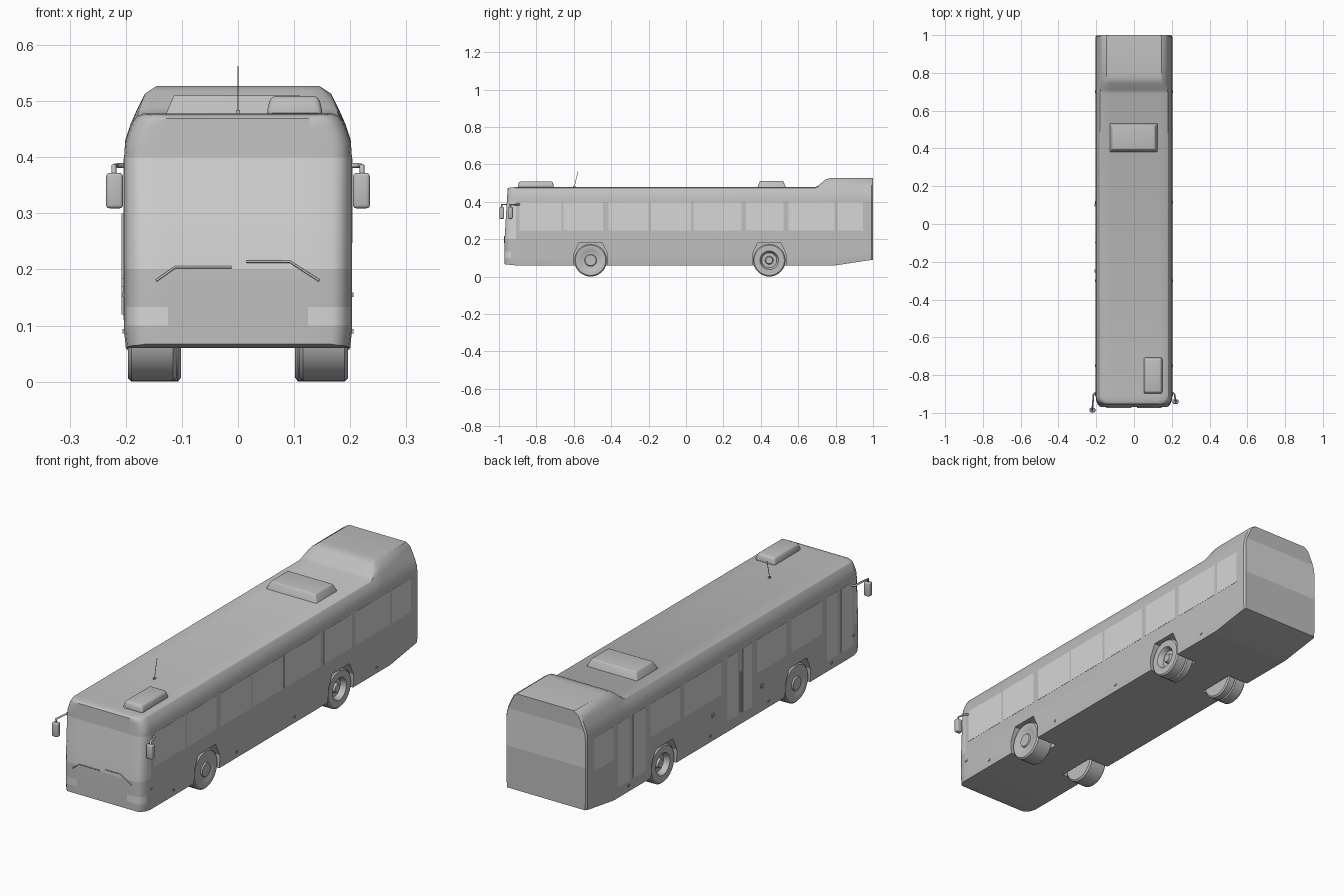
import bpy, bmesh, math
from mathutils import Vector, Matrix

cube = bpy.data.objects.get("Cube")
if cube:
    bpy.data.objects.remove(cube, do_unlink=True)


def material(name, value):
    m = bpy.data.materials.new(name)
    m.use_nodes = True
    colour = (value, value, value, 1)
    m.diffuse_color = colour
    m.node_tree.nodes["Principled BSDF"].inputs["Base Color"].default_value = colour
    return m


BODY = material("body_grey", 0.52)
GLASS = material("pale_glass", 0.68)


def finish(name, bm, mats, smooth=True):
    bmesh.ops.recalc_face_normals(bm, faces=bm.faces)
    mesh = bpy.data.meshes.new(name)
    bm.to_mesh(mesh)
    bm.free()
    for m in mats:
        mesh.materials.append(m)
    ob = bpy.data.objects.new(name, mesh)
    bpy.context.collection.objects.link(ob)
    activate(ob)
    if smooth:
        bpy.ops.object.shade_smooth_by_angle(angle=math.radians(32))
    return ob


def activate(ob):
    bpy.ops.object.select_all(action='DESELECT')
    ob.select_set(True)
    bpy.context.view_layer.objects.active = ob


def add_box(bm, lo, hi, taper=0.0, bevel=0.0):
    """Box between two corners, its top drawn in by taper."""
    lo, hi = Vector(lo), Vector(hi)
    mid, size = (lo + hi) / 2, hi - lo
    verts = bmesh.ops.create_cube(bm, size=1)["verts"]
    for v in verts:
        top = v.co.z > 0
        v.co = Vector(a * b for a, b in zip(v.co, size)) + mid
        if top:
            v.co.x -= math.copysign(taper, v.co.x - mid.x)
            v.co.y -= math.copysign(taper, v.co.y - mid.y)
    if bevel:
        edges = list({e for v in verts for e in v.link_edges})
        bmesh.ops.bevel(bm, geom=edges, offset=bevel, segments=3, profile=0.5, affect='EDGES')


def box(name, lo, hi, mat=BODY, taper=0.0, bevel=0.0):
    bm = bmesh.new()
    add_box(bm, lo, hi, taper, bevel)
    return finish(name, bm, [mat])


def tube(name, points, radius):
    curve = bpy.data.curves.new(name, 'CURVE')
    curve.dimensions = '3D'
    curve.bevel_depth = radius
    curve.bevel_resolution = 2
    curve.use_fill_caps = True
    spline = curve.splines.new('POLY')
    spline.points.add(len(points) - 1)
    for p, co in zip(spline.points, points):
        p.co = (*co, 1)
    curve.materials.append(BODY)
    ob = bpy.data.objects.new(name, curve)
    bpy.context.collection.objects.link(ob)
    activate(ob)
    bpy.ops.object.convert(target='MESH')


# Body shell: half sections lofted along y, as (y, inset, roof pod amount, floor)
ROOF = [(0.203, 0.40), (0.201, 0.425), (0.195, 0.445), (0.187, 0.463), (0.18, 0.473), (0.168, 0.478)]
POD = [(0.203, 0.40), (0.201, 0.43), (0.192, 0.458), (0.18, 0.485), (0.166, 0.513), (0.145, 0.527)]
STATIONS = [(-0.97, 0.035, 0, 0.067), (-0.966, 0.022, 0, 0.065), (-0.955, 0.011, 0, 0.064),
            (-0.935, 0.003, 0, 0.062), (-0.91, 0, 0, 0.06), (0.69, 0, 0, 0.06),
            (0.71, 0, 0.2, 0.06), (0.745, 0, 0.82, 0.06), (0.77, 0, 1, 0.06),
            (0.8, 0, 1, 0.06), (0.992, 0, 1, 0.089), (1.0, 0.006, 1, 0.09)]
bm = bmesh.new()
rings = []
for y, inset, pod, floor in STATIONS:
    half = [(0.2, floor), (0.203, floor + 0.03)]
    half += [(a[0] + (b[0] - a[0]) * pod, a[1] + (b[1] - a[1]) * pod) for a, b in zip(ROOF, POD)]
    half = [(x - inset, z - (0.25 * inset if z > 0.44 else 0)) for x, z in half]
    ring = half + [(-x, z) for x, z in reversed(half)]
    rings.append([bm.verts.new((x, y, z)) for x, z in ring])
for a, b in zip(rings, rings[1:]):
    for i in range(len(a)):
        j = (i + 1) % len(a)
        bm.faces.new((a[i], a[j], b[j], b[i]))
bm.faces.new(rings[0])
bm.faces.new(rings[-1])

# Cut the lines that bound windscreen, headlights and rear window
cuts = [((0, 0, z), (0, 0, 1)) for z in (0.10, 0.133, 0.2, 0.28, 0.4, 0.45)]
cuts += [((x, 0, 0), (1, 0, 0)) for x in (-0.125, 0.125)]
for co, normal in cuts:
    bmesh.ops.bisect_plane(bm, geom=bm.verts[:] + bm.edges[:] + bm.faces[:],
                           dist=1e-5, plane_co=co, plane_no=normal)
for f in bm.faces:
    c = f.calc_center_median()
    windscreen = c.y < -0.91 and 0.2 < c.z < 0.4
    headlight = c.y < -0.935 and 0.10 < c.z < 0.133 and abs(c.x) > 0.125
    rear_window = c.y > 0.999 and 0.28 < c.z < 0.45
    f.material_index = int(windscreen or headlight or rear_window)
# Lean the windscreen back
for v in bm.verts:
    if v.co.y < -0.91 and v.co.z > 0.2:
        v.co.y += 0.06 * (v.co.z - 0.2) * (-0.91 - v.co.y) / 0.06
body = finish("body", bm, [BODY, GLASS])

# Wheel arches cut from the shell
AXLES = {"front": -0.51, "rear": 0.445}
ARCH = [(-0.09, 0.0), (-0.09, 0.12), (-0.062, 0.18), (0.062, 0.18), (0.09, 0.12), (0.09, 0.0)]
bm = bmesh.new()
for axle in AXLES.values():
    for side in (-1, 1):
        inner, outer = [[bm.verts.new((side * x, axle + y, z)) for y, z in ARCH] for x in (0.095, 0.25)]
        bm.faces.new(inner)
        bm.faces.new(outer)
        for i in range(len(ARCH)):
            j = (i + 1) % len(ARCH)
            bm.faces.new((inner[i], inner[j], outer[j], outer[i]))
cutter = finish("arch_cutter", bm, [BODY], smooth=False)
cutter.hide_render = True
mod = body.modifiers.new("arches", 'BOOLEAN')
mod.operation = 'DIFFERENCE'
mod.solver = 'EXACT'
mod.object = cutter
activate(body)
bpy.ops.object.modifier_apply(modifier=mod.name)
bpy.data.objects.remove(cutter, do_unlink=True)

# Wheels: (x, radius) profiles turned about the axle
TYRE = 0.087
PROFILES = {
    "front": [(0.11, 0), (0.11, 0.08), (0.116, TYRE), (0.19, TYRE), (0.196, 0.081), (0.196, 0.055),
              (0.193, 0.05), (0.193, 0.032), (0.199, 0.029), (0.199, 0)],
    "rear": [(0.102, 0), (0.102, 0.08), (0.107, TYRE), (0.136, TYRE), (0.14, 0.08), (0.144, TYRE),
             (0.19, TYRE), (0.196, 0.081), (0.196, 0.05), (0.19, 0.046), (0.172, 0.04),
             (0.172, 0.022), (0.186, 0.018), (0.186, 0)]}
for end, axle in AXLES.items():
    for side, label in ((1, "left"), (-1, "right")):
        bm = bmesh.new()
        verts = [bm.verts.new((side * x, axle, TYRE + r)) for x, r in PROFILES[end]]
        edges = [bm.edges.new(p) for p in zip(verts, verts[1:])]
        bmesh.ops.spin(bm, geom=verts + edges, cent=(0, axle, TYRE), axis=(1, 0, 0),
                       angle=math.tau, steps=36, use_duplicate=False)
        bmesh.ops.remove_doubles(bm, verts=bm.verts, dist=1e-5)
        finish(f"{end}_wheel_{label}", bm, [BODY])

# Side windows and glazed doors as thin plates
LEFT = [(-0.89, -0.665), (-0.655, -0.445), (-0.415, -0.2), (-0.187, 0.027), (0.04, 0.297),
        (0.322, 0.522), (0.548, 0.794), (0.81, 0.945)]
RIGHT = [(-0.68, -0.464), (-0.427, -0.217), (0.036, 0.3), (0.333, 0.544), (0.81, 0.945)]
DOORS = [(-0.9, -0.818), (-0.79, -0.717), (-0.18, -0.115), (-0.08, -0.007), (0.58, 0.667), (0.695, 0.775)]


def plates(name, spans, side, bottom):
    bm = bmesh.new()
    for a, b in spans:
        x = sorted((side * 0.202, side * 0.2038))
        add_box(bm, (x[0], a, bottom), (x[1], b, 0.398))
    finish(name, bm, [GLASS], smooth=False)


plates("left_windows", LEFT, 1, 0.247)
plates("right_windows", RIGHT, -1, 0.247)
plates("door_glass", DOORS, -1, 0.11)

# Roof equipment
box("roof_hatch", (0.05, -0.9, 0.474), (0.152, -0.705, 0.509), taper=0.008, bevel=0.01)
box("roof_vent_unit", (-0.13, 0.38, 0.474), (0.126, 0.535, 0.511), taper=0.016, bevel=0.004)
tube("antenna", [(0, -0.598, 0.476), (0, -0.578, 0.562)], 0.0013)
box("antenna_base", (-0.004, -0.603, 0.476), (0.004, -0.592, 0.484))

# Mirrors: the right one reaches further forward
for side, label, y in ((1, "left", -0.94), (-1, "right", -0.985)):
    x = sorted((side * 0.205, side * 0.235))
    box(f"{label}_mirror", (x[0], y - 0.012, 0.309), (x[1], y + 0.012, 0.372), bevel=0.006)
    tube(f"{label}_mirror_arm", [(side * 0.2, -0.89, 0.385), (side * 0.214, -0.9, 0.385),
                                 (side * 0.221, y, 0.385), (side * 0.221, y, 0.365)], 0.0045)

# Windscreen wipers
tube("left_wiper", [(0.015, -0.971, 0.214), (0.092, -0.971, 0.214), (0.145, -0.972, 0.18)], 0.0022)
tube("right_wiper", [(-0.012, -0.972, 0.204), (-0.112, -0.972, 0.204), (-0.146, -0.972, 0.18)], 0.0022)

# Side marker lamps and door grab bar
bm = bmesh.new()
for side in (-1, 1):
    for y, z in ((-0.905, 0.155), (-0.75, 0.09), (-0.3, 0.09), (0.115, 0.09), (0.7, 0.09)):
        add_box(bm, (side * 0.203 - 0.003, y - 0.006, z - 0.004), (side * 0.203 + 0.003, y + 0.006, z + 0.004))
for y in (0.1, -0.25):
    add_box(bm, (-0.208, y - 0.008, 0.17), (-0.2, y + 0.008, 0.185))
finish("side_marker_lamps", bm, [BODY])
tube("door_grab_bar", [(-0.205, -0.0975, 0.12), (-0.205, -0.0975, 0.3)], 0.003)
